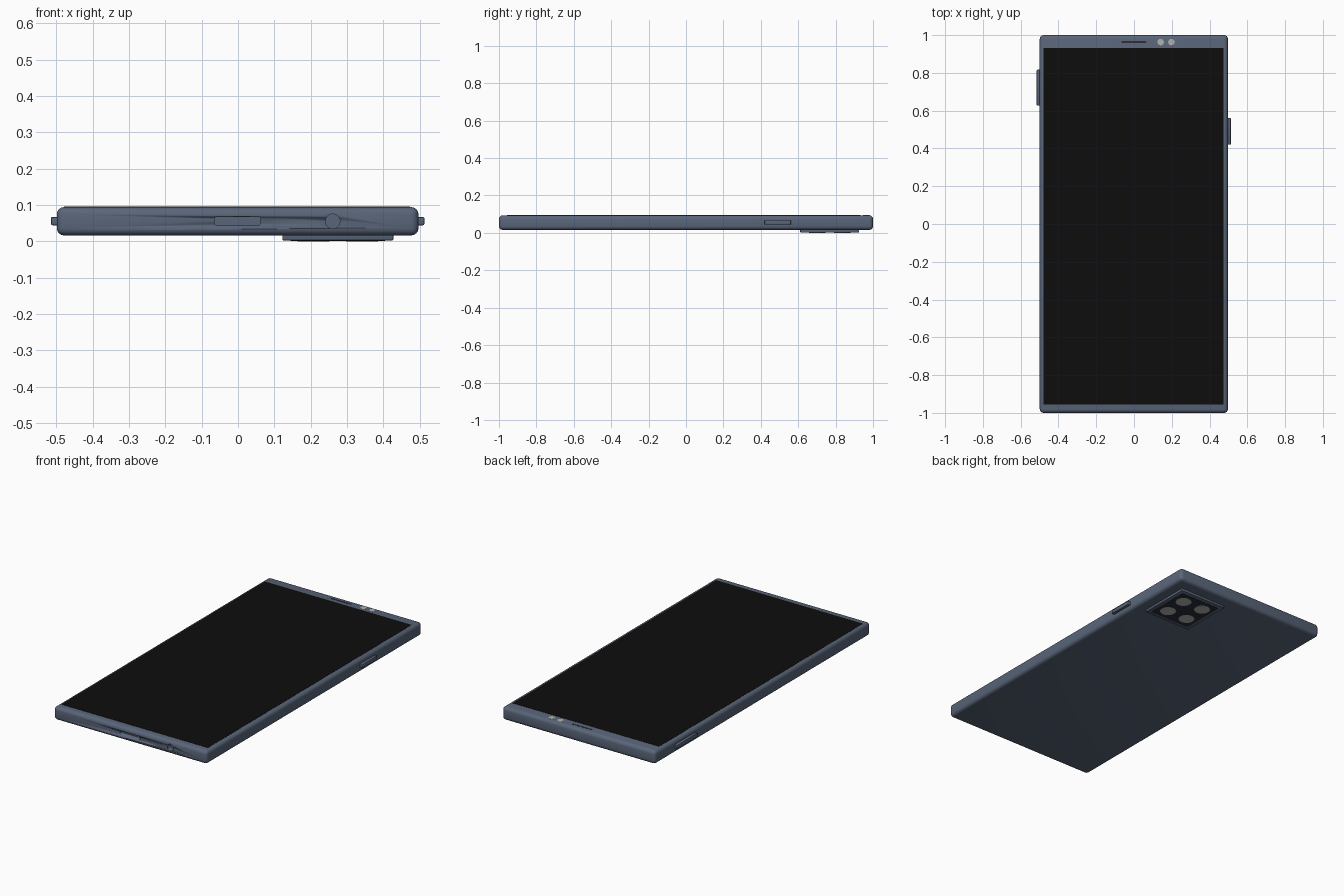
import bpy, bmesh
from math import pi
from mathutils import Matrix

if "Cube" in bpy.data.objects:
    bpy.data.objects.remove(bpy.data.objects["Cube"])


def material(name, r, g, b):
    m = bpy.data.materials.new(name)
    m.diffuse_color = (r, g, b, 1)
    m.use_nodes = True
    m.node_tree.nodes["Principled BSDF"].inputs["Base Color"].default_value = m.diffuse_color
    return m


CASE = material("slate_case", 0.10, 0.13, 0.19)
BLACK = material("black_glass", 0.004, 0.004, 0.004)
DARK = material("dark_trim", 0.025, 0.027, 0.045)
PALE = material("pale_lens", 0.45, 0.45, 0.43)


def finish(bm, name, mat):
    me = bpy.data.meshes.new(name)
    bm.to_mesh(me)
    bm.free()
    ob = bpy.data.objects.new(name, me)
    bpy.context.collection.objects.link(ob)
    if mat:
        me.materials.append(mat)
    bpy.ops.object.select_all(action='DESELECT')
    ob.select_set(True)
    bpy.context.view_layer.objects.active = ob
    bpy.ops.object.shade_smooth_by_angle(angle=0.6)
    return ob


def box(name, lo, hi, mat, bevel=0.0, seg=3, axis=None):
    """Box between two corners; axis limits the bevel to edges along it."""
    bm = bmesh.new()
    bmesh.ops.create_cube(bm, size=1)
    for v in bm.verts:
        v.co = [(a + b) / 2 + c * (b - a) for a, b, c in zip(lo, hi, v.co)]
    if bevel:
        edges = [e for e in bm.edges if axis is None
                 or abs((e.verts[0].co - e.verts[1].co)[axis]) > 1e-5]
        bmesh.ops.bevel(bm, geom=edges, offset=bevel, segments=seg,
                        profile=0.5, affect='EDGES', clamp_overlap=True)
    return finish(bm, name, mat)


def disc(name, centre, radius, depth, mat, along_y=False):
    bm = bmesh.new()
    turn = Matrix.Rotation(pi / 2, 4, 'X') if along_y else Matrix()
    bmesh.ops.create_cone(bm, cap_ends=True, segments=32, radius1=radius,
                          radius2=radius, depth=depth,
                          matrix=Matrix.Translation(centre) @ turn)
    return finish(bm, name, mat)


# rounded case
body = box("body", (-0.499, -1, 0.016), (0.497, 1, 0.094), CASE, 0.02, 4)

# charging port and headphone socket cut into the bottom edge
cutters = [
    box("port_cutter", (-0.065, -1.1, 0.044), (0.062, -0.97, 0.067), CASE, 0.006, 3, axis=1),
    disc("socket_cutter", (0.261, -1.035, 0.055), 0.02, 0.13, CASE, True),
]
for c in cutters:
    c.hide_render = True
    c.hide_set(True)
    cut = body.modifiers.new(c.name, 'BOOLEAN')
    cut.object = c
    cut.operation = 'DIFFERENCE'
    cut.solver = 'EXACT'

# display
box("screen", (-0.479, -0.956, 0.085), (0.474, 0.933, 0.095), BLACK)

# earpiece and front sensors
box("earpiece", (-0.067, 0.957, 0.088), (0.065, 0.969, 0.0947), DARK, 0.005, 3, axis=2)
for i, x in enumerate((0.141, 0.198)):
    disc(f"front_sensor_{i + 1}", (x, 0.963, 0.0915), 0.017, 0.007, PALE)

# side buttons
box("volume_button", (-0.515, 0.627, 0.044), (-0.47, 0.817, 0.067), CASE, 0.004, 2)
box("power_button", (0.47, 0.42, 0.044), (0.513, 0.561, 0.067), CASE, 0.004, 2)

# rear camera block with four lenses
box("camera_block", (0.122, 0.61, 0.002), (0.428, 0.925, 0.03), CASE, 0.004, 2)
box("camera_plate", (0.145, 0.633, 0.001), (0.405, 0.902, 0.01), DARK, 0.01, 3, axis=2)
for i, (dx, dy) in enumerate([(-1, -1), (1, -1), (-1, 1), (1, 1)]):
    disc(f"camera_lens_{i + 1}", (0.275 + 0.067 * dx, 0.768 + 0.067 * dy, 0.004),
         0.044, 0.008, PALE)
